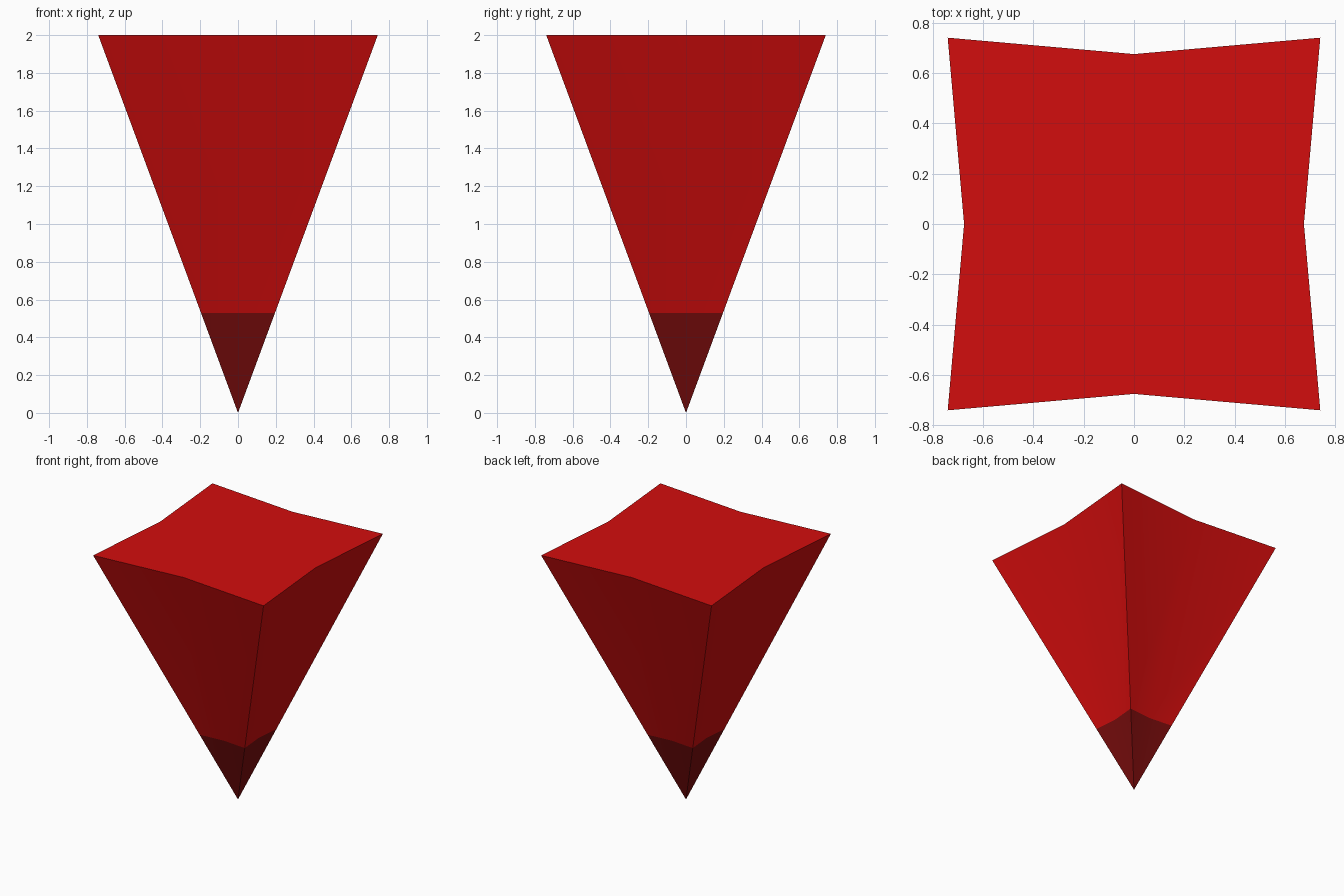
import bpy, bmesh, math

if "Cube" in bpy.data.objects:
    bpy.data.objects.remove(bpy.data.objects["Cube"])

HEIGHT, TIP_HEIGHT = 2.0, 0.53
CORNER, MIDDLE = 0.74, 0.675   # half widths at the top corners and side middles


def material(name, color):
    mat = bpy.data.materials.new(name)
    mat.diffuse_color = (*color, 1)
    mat.use_nodes = True
    mat.node_tree.nodes["Principled BSDF"].inputs["Base Color"].default_value = mat.diffuse_color
    return mat


def ring(bm, z):
    """Four-cornered outline with pinched sides, scaled by height."""
    verts = []
    for i in range(8):
        a = i * math.pi / 4
        r = (CORNER * math.sqrt(2) if i % 2 else MIDDLE) * z / HEIGHT
        verts.append(bm.verts.new((r * math.cos(a), r * math.sin(a), z)))
    return verts


# Inverted spike: flat top, pinched sides, pointed tip
bm = bmesh.new()
top, band = ring(bm, HEIGHT), ring(bm, TIP_HEIGHT)
apex = bm.verts.new((0, 0, 0))
bm.faces.new(top)
for i in range(8):
    j = (i + 1) % 8
    bm.faces.new((band[i], band[j], top[j], top[i]))
    bm.faces.new((apex, band[j], band[i])).material_index = 1  # dark tip
bmesh.ops.recalc_face_normals(bm, faces=bm.faces)

mesh = bpy.data.meshes.new("spike")
bm.to_mesh(mesh)
bm.free()
mesh.materials.append(material("bright red", (0.65, 0.004, 0.004)))
mesh.materials.append(material("dark red", (0.2, 0.004, 0.004)))
spike = bpy.data.objects.new("spike", mesh)
bpy.context.collection.objects.link(spike)

# Soft side folds, crisp corners
bpy.context.view_layer.objects.active = spike
spike.select_set(True)
bpy.ops.object.shade_smooth_by_angle(angle=math.radians(30))
